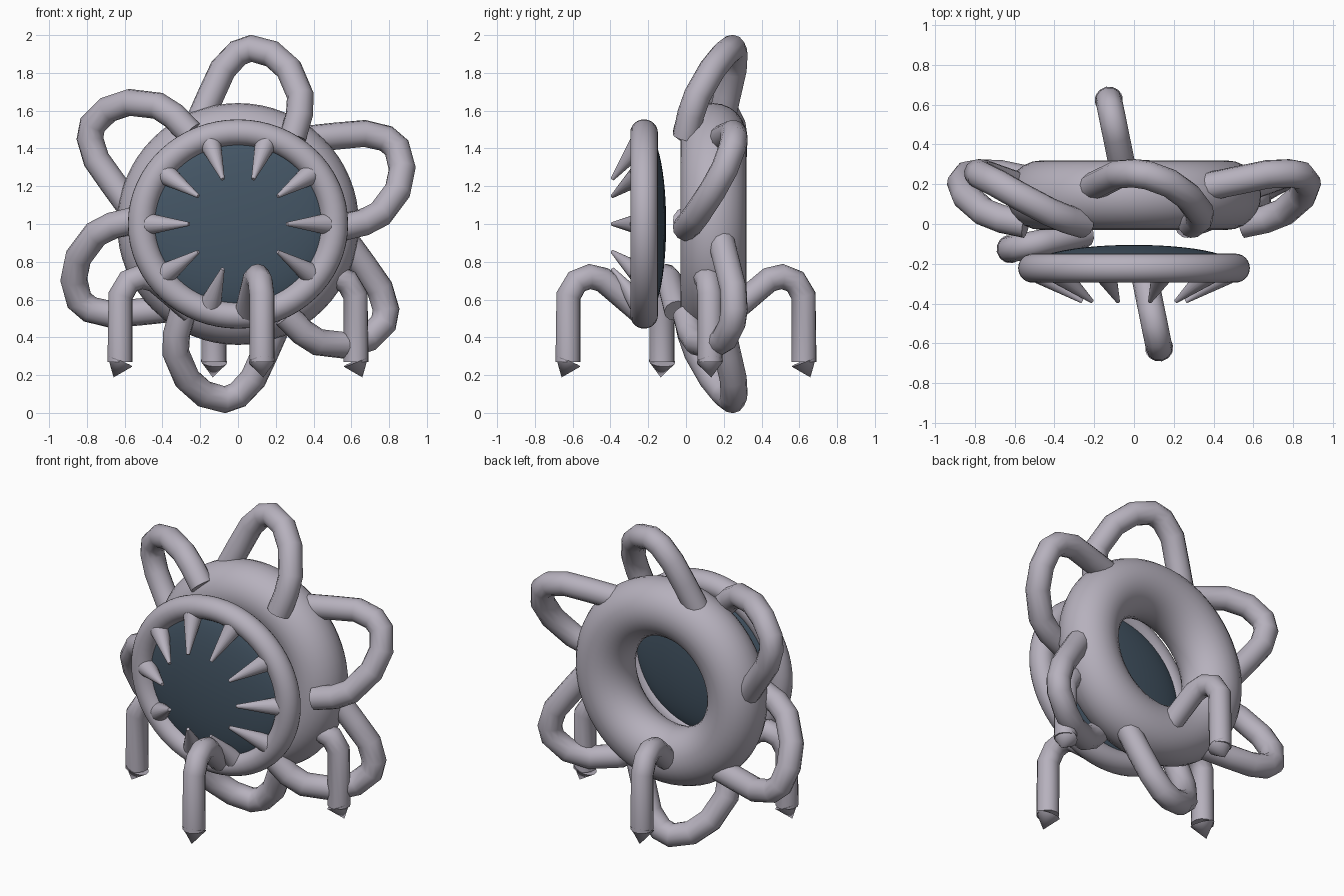
import bpy
from math import cos, sin, pi, radians
from mathutils import Vector, Matrix

cube = bpy.data.objects.get("Cube")
if cube:
    bpy.data.objects.remove(cube, do_unlink=True)


def material(name, rgb):
    m = bpy.data.materials.new(name)
    m.use_nodes = True
    m.diffuse_color = (*rgb, 1)
    m.node_tree.nodes["Principled BSDF"].inputs["Base Color"].default_value = (*rgb, 1)
    return m


SKIN = material("pale lilac grey", (0.47, 0.44, 0.51))
DARK = material("dark slate blue", (0.058, 0.092, 0.13))


def finish(name, mat, angle=50):
    obj = bpy.context.object
    obj.name = name
    obj.data.materials.clear()
    obj.data.materials.append(mat)
    bpy.ops.object.shade_smooth_by_angle(angle=radians(angle))
    return obj


def torus(name, y, major, minor, squash=1):
    bpy.ops.mesh.primitive_torus_add(location=(0, y, 1), rotation=(pi / 2, 0, 0),
                                     major_radius=major, minor_radius=minor,
                                     major_segments=64, minor_segments=24)
    bpy.context.object.scale.y = squash
    return finish(name, SKIN)


def cone(name, base, tip, r1, r2=0):
    base, tip = Vector(base), Vector(tip)
    axis = tip - base
    bpy.ops.mesh.primitive_cone_add(vertices=20, radius1=r1, radius2=r2, depth=axis.length,
                                    location=(base + tip) / 2,
                                    rotation=axis.to_track_quat('Z', 'Y').to_euler())
    return finish(name, SKIN)


def tube(name, points, radius):
    curve = bpy.data.curves.new(name, 'CURVE')
    curve.dimensions = '3D'
    curve.bevel_depth = radius
    curve.bevel_resolution = 4
    curve.use_fill_caps = True
    spline = curve.splines.new('POLY')
    spline.points.add(len(points) - 1)
    for p, co in zip(spline.points, points):
        p.co = (*co, 1)
    obj = bpy.data.objects.new(name, curve)
    bpy.context.collection.objects.link(obj)
    bpy.ops.object.select_all(action='DESELECT')
    obj.select_set(True)
    bpy.context.view_layer.objects.active = obj
    bpy.ops.object.convert(target='MESH')
    return finish(name, SKIN)


# Thick rear body ring and slim front mouth ring
torus("body_ring", 0.145, 0.465, 0.175)
torus("mouth_ring", -0.222, 0.51, 0.073, 0.95)

# Dark lens-shaped disc inside the mouth ring
bpy.ops.mesh.primitive_uv_sphere_add(segments=48, ring_count=24, location=(0, -0.2, 1),
                                     rotation=(pi / 2, 0, 0))
bpy.context.object.scale = (0.5, 0.47, 0.095)
finish("mouth_disc", DARK)

# Ten teeth leaning inward and forward
for i in range(10):
    a = i * pi / 5
    cone(f"tooth_{i + 1}", (0.465 * cos(a), -0.25, 1 + 0.44 * sin(a)),
         (0.26 * cos(a), -0.39, 1 + 0.25 * sin(a)), 0.056, 0.01)

# Six looped arms around the body, path relative to the body centre
LOOP = [(-0.22, 0.18, 0.51), (-0.14, 0.22, 0.69), (-0.08, 0.25, 0.82), (0, 0.255, 0.905),
        (0.07, 0.245, 0.93), (0.18, 0.205, 0.9), (0.27, 0.14, 0.82),
        (0.33, 0.06, 0.68), (0.325, 0.025, 0.58), (0.29, 0, 0.46)]
for i in range(6):
    arm = tube(f"loop_arm_{i + 1}", LOOP, 0.072)
    arm.location.z = 1
    arm.rotation_euler.y = i * pi / 3

# Four bent legs with pointed feet, path as distance from centre and height
LEG = [(0.25, 0.54), (0.45, 0.705), (0.52, 0.722), (0.59, 0.695), (0.635, 0.62), (0.638, 0.27)]
for i, side in enumerate(("left", "back", "right", "front")):
    turn = Matrix.Rotation(radians(11.5) + i * pi / 2, 3, 'Z')
    place = lambda d, z: turn @ Vector((d, 0, z))
    tube(f"{side}_leg", [place(d, z) for d, z in LEG], 0.067)
    cone(f"{side}_foot", place(0.637, 0.272), place(0.672, 0.188), 0.071)
